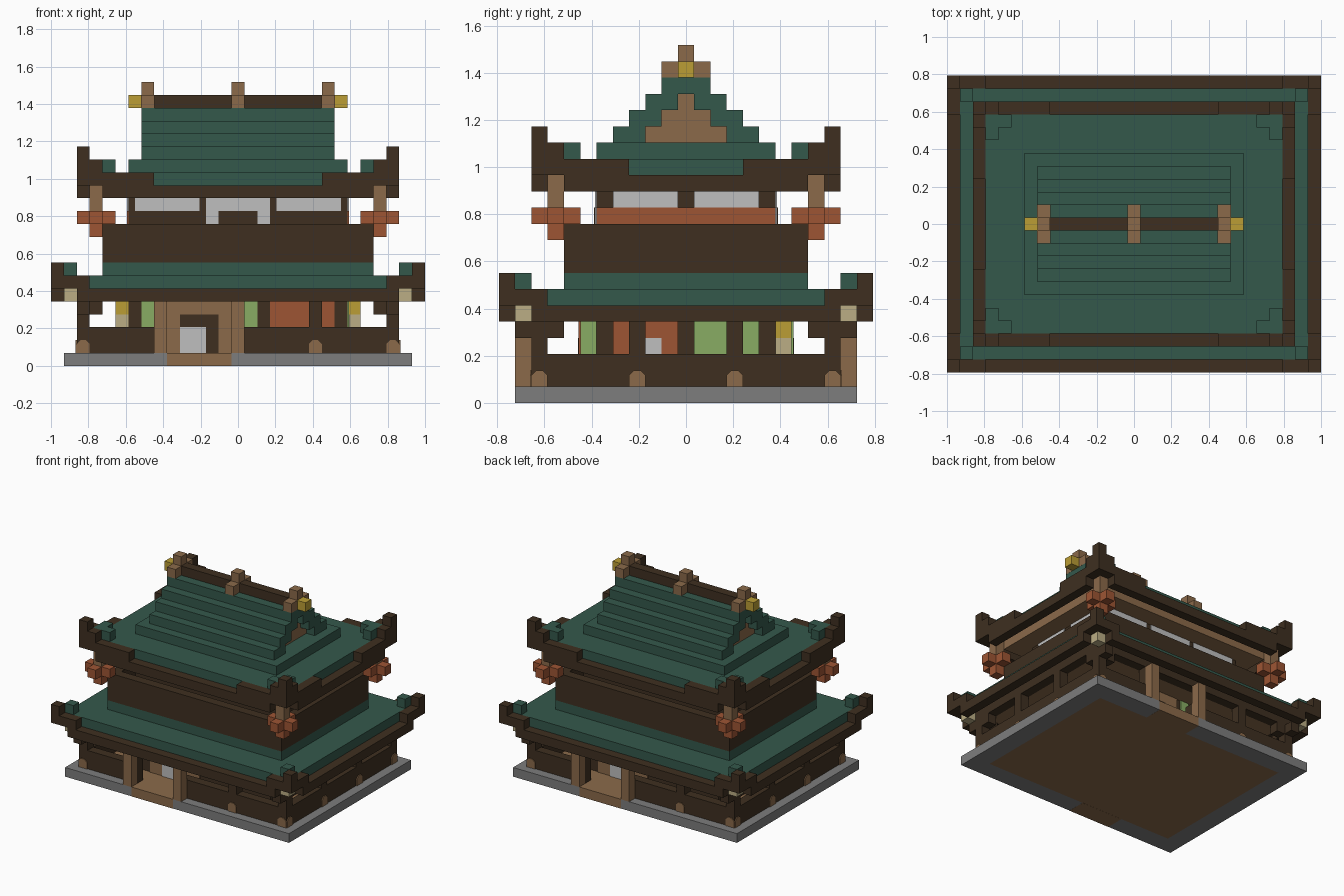
import bpy
import bmesh
from mathutils import Matrix, Vector

cube = bpy.data.objects.get("Cube")
if cube:
    bpy.data.objects.remove(cube, do_unlink=True)

UNIT = 2 / 29  # edge of one building block


def material(name, code):
    def linear(c):
        return c / 12.92 if c < 0.04 else ((c + 0.055) / 1.055) ** 2.4
    rgb = [linear(v / 255) for v in bytes.fromhex(code)]
    mat = bpy.data.materials.new(name)
    mat.use_nodes = True
    mat.diffuse_color = (*rgb, 1)
    mat.node_tree.nodes["Principled BSDF"].inputs["Base Color"].default_value = (*rgb, 1)
    return mat


DARK = material("dark timber", "3e2f20")
WOOD = material("light timber", "8b6a4a")
TILE = material("green roof tile", "34584b")
STONE = material("grey stone", "7d7d7d")
PAPER = material("white paper", "bfbfbf")
RED = material("terracotta", "9d5534")
GOLD = material("gold", "bb9e35")
CREAM = material("cream", "bbae85")
LEAF = material("leaf green", "88ac64")

ONCE = [(1, 1)]
TURN = [(1, 1), (-1, -1)]
ENDS = [(1, 1), (-1, 1)]
SIDES = [(1, 1), (1, -1)]
QUAD = ENDS + [(1, -1), (-1, -1)]


def block(name, mat, centre, size, copies=ONCE):
    """Boxes given by plan centre, bottom height and size, in blocks."""
    x, y, z = centre
    bm = bmesh.new()
    for sx, sy in copies:
        spot = Vector((x * sx, y * sy, z + size[2] / 2)) * UNIT
        scale = Matrix.Diagonal((*(Vector(size) * UNIT), 1))
        bmesh.ops.create_cube(bm, size=1, matrix=Matrix.Translation(spot) @ scale)
    return finish(name, mat, bm)


def finish(name, mat, bm):
    mesh = bpy.data.meshes.new(name)
    bm.to_mesh(mesh)
    bm.free()
    mesh.materials.append(mat)
    obj = bpy.data.objects.new(name, mesh)
    bpy.context.collection.objects.link(obj)
    return obj


def ring(name, mat, hx, hy, z, h):
    """One-block-thick rectangular wall."""
    block(name + "_front_back", mat, (0, hy, z), (2 * hx + 1, 1, h), SIDES)
    block(name + "_ends", mat, (hx, 0, z), (1, 2 * hy - 1, h), ENDS)


def eave(name, hx, hy, z, tips):
    """Eave beam whose ends climb in steps towards the corners."""
    block(name + "_long_beam", DARK, (0, hy, z), (2 * hx - 3, 1, 1), SIDES)
    block(name + "_short_beam", DARK, (hx, 0, z), (1, 2 * hy - 3, 1), ENDS)
    for level, n in enumerate(tips, 1):
        block(name + "_long_tip", DARK, (hx - (n - 1) / 2, hy, z + level), (n, 1, 1), QUAD)
        if n > 1:
            block(name + "_short_tip", DARK, (hx, hy - n / 2, z + level), (1, n - 1, 1), QUAD)


def front_panel(name, mat, x, w, z, h, lift=0.2):
    block(name, mat, (x, -6.5, z), (w, lift, h), TURN)


def side_panel(name, mat, y, w, z=3, h=2, lift=0.2):
    block(name, mat, (8.5, y, z), (lift, w, h), TURN)


def footing(name, x, y, along_x, copies):
    """Chamfered foot stone set just proud of the low wall."""
    bm = bmesh.new()
    outline = [(-.5, 0), (.5, 0), (.5, .7), (.2, 1), (-.2, 1), (-.5, .7)]
    for sx, sy in copies:
        verts = []
        for depth in (-.1, .1):
            for a, b in outline:
                p = (x * sx + a, y * sy + depth) if along_x else (x * sx + depth, y * sy + a)
                verts.append(bm.verts.new(Vector((*p, 1 + b)) * UNIT))
        n = len(outline)
        bm.faces.new(verts[:n])
        bm.faces.new(verts[n:])
        for i in range(n):
            j = (i + 1) % n
            bm.faces.new((verts[i], verts[j], verts[n + j], verts[n + i]))
    bmesh.ops.recalc_face_normals(bm, faces=bm.faces)
    finish(name, WOOD, bm)


# Plinth with timber floor and door steps
block("plinth_long_edge", STONE, (0, 9.5, 0), (27, 2, 1), SIDES)
block("plinth_short_edge", STONE, (12.5, 0, 0), (2, 17, 1), ENDS)
block("ground_floor", WOOD, (0, 0, 0), (23, 17, 1))
block("door_step", WOOD, (-3, -9.5, -.01), (5, 2.02, 1.02), TURN)

# Low veranda wall, pillars and foot stones
block("low_wall_short_run", DARK, (-9, -9, 1), (7, 1, 2), TURN)
block("low_wall_long_run", DARK, (6, -9, 1), (13, 1, 2), TURN)
block("low_wall_end", DARK, (12, 0, 1), (1, 17, 2), ENDS)
block("corner_pillar", DARK, (12, 9, 3), (1, 1, 2), QUAD)
block("front_pillar", DARK, (6, 9, 3), (1, 1, 2), QUAD)
block("side_pillar", DARK, (12, 3, 3), (1, 1, 2), QUAD)
block("corner_bracket_long", DARK, (11, 9, 4), (1, 1, 1), QUAD)
block("corner_bracket_short", DARK, (12, 9, 4), (1, 3, 1), QUAD)
block("door_post_outer", WOOD, (-6, -10, 1), (1, 1, 4), TURN)
block("door_post_inner", WOOD, (0, -10, 1), (1, 1, 4), TURN)
footing("front_foot_stone", 6, -9.5, True, TURN)
footing("corner_front_foot_stone", 12, 9.5, True, QUAD)
footing("side_foot_stone", 12.5, 3, False, QUAD)
footing("corner_side_foot_stone", 12.5, 9, False, QUAD)

# Ground floor room with doors and shelf panels
block("lower_room", DARK, (0, 0, 1), (17, 13, 4))
front_panel("door_surround", WOOD, -3, 6, 1, 4)
front_panel("door_arch", DARK, -3, 3, 1, 3, 0.3)
front_panel("door_paper", PAPER, -3.5, 2, 1, 2, 0.4)
front_panel("left_leaf_panel", LEAF, -7, 1, 3, 2)
front_panel("right_leaf_panel", LEAF, 1, 1, 3, 2)
front_panel("wide_red_panel", RED, 4, 3, 3, 2)
front_panel("narrow_red_panel", RED, 7, 1, 3, 2)
for y, w, mat in ((-6, 1, LEAF), (-4, 1, RED), (-1.5, 2, RED), (1.5, 2, LEAF), (4, 1, LEAF)):
    side_panel("side_panel", mat, y, w)
side_panel("side_paper", PAPER, -2, 1, 3, 1, 0.3)
block("lantern_top", GOLD, (9, 6, 4), (1, 1, 1), TURN)
block("lantern_bottom", CREAM, (9, 6, 3), (1, 1, 1), TURN)

# Lower roof
block("lower_ceiling", WOOD, (0, 0, 5), (23, 17, 1))
ring("lower_roof_beam", DARK, 12, 9, 5, 1)
block("lower_roof", TILE, (0, 0, 6), (27, 21, 1))
block("lower_roof_step", TILE, (0, 0, 7), (21, 15, 1))
block("lower_corner_tile", TILE, (13, 10, 7), (1, 1, 1), QUAD)
block("corner_lamp", CREAM, (13, 10, 5), (1, 1, 1), QUAD)
eave("lower_eave", 14, 11, 5, (3, 1))

# Upper storey: parapet, balcony and room
ring("parapet", DARK, 10, 7, 8, 3)
block("balcony_floor", WOOD, (0, 0, 8), (19, 13, 1))
block("upper_room", DARK, (0, 0, 9), (17, 11, 4))
block("upper_window", PAPER, (5.5, 5.5, 12), (5, 0.2, 1), QUAD)
block("upper_door_paper", PAPER, (0, 5.5, 11), (5, 0.2, 2), SIDES)
block("upper_door", DARK, (0, 5.5, 11), (3, 0.3, 1), SIDES)
block("side_window", PAPER, (8.5, 2.5, 12), (0.2, 4, 1), QUAD)
block("side_red_band", RED, (8.5, 0, 11), (0.2, 11, 1), ENDS)

# Upper roof
block("upper_ceiling", WOOD, (0, 0, 13), (21, 15, 1))
block("upper_roof", TILE, (0, 0, 14), (23, 17, 1))
block("upper_roof_step", TILE, (0, 0, 15), (17, 11, 1))
block("upper_corner_tile_long", TILE, (10.5, 8, 15), (2, 1, 1), QUAD)
block("upper_corner_tile_short", TILE, (11, 7, 15), (1, 1, 1), QUAD)
eave("upper_eave", 12, 9, 13, (6, 2, 1))

# Hanging corner lanterns
block("lantern_hanger", WOOD, (11, 8, 12), (1, 1, 2), QUAD)
block("lantern_core", RED, (11, 8, 10), (1, 1, 2), QUAD)
block("lantern_arm_long", RED, (11, 8, 11), (3, 1, 1), QUAD)
block("lantern_arm_short", RED, (11, 8, 11), (1, 3, 1), QUAD)

# Stepped gable roof with recessed timber gables
for k in range(3):
    block("gable_roof_step", TILE, (0, 3.5 - k, 16 + k), (15, 2, 1), SIDES)
    block("gable_wall", WOOD, (0, 0, 16 + k), (13, 5 - 2 * k, 1))
block("gable_roof_top", TILE, (0, 0, 19), (15, 3, 1))

# Ridge with posts and gilded ends
block("ridge", DARK, (0, 0, 20), (15, 1, 1))
block("ridge_end", GOLD, (8, 0, 20), (1, 1, 1), ENDS)
for x in (-7, 0, 7):
    block("ridge_saddle", WOOD, (x, 0, 20), (1.02, 3, 1))
    block("ridge_post", WOOD, (x, 0, 21), (1, 1, 1))
